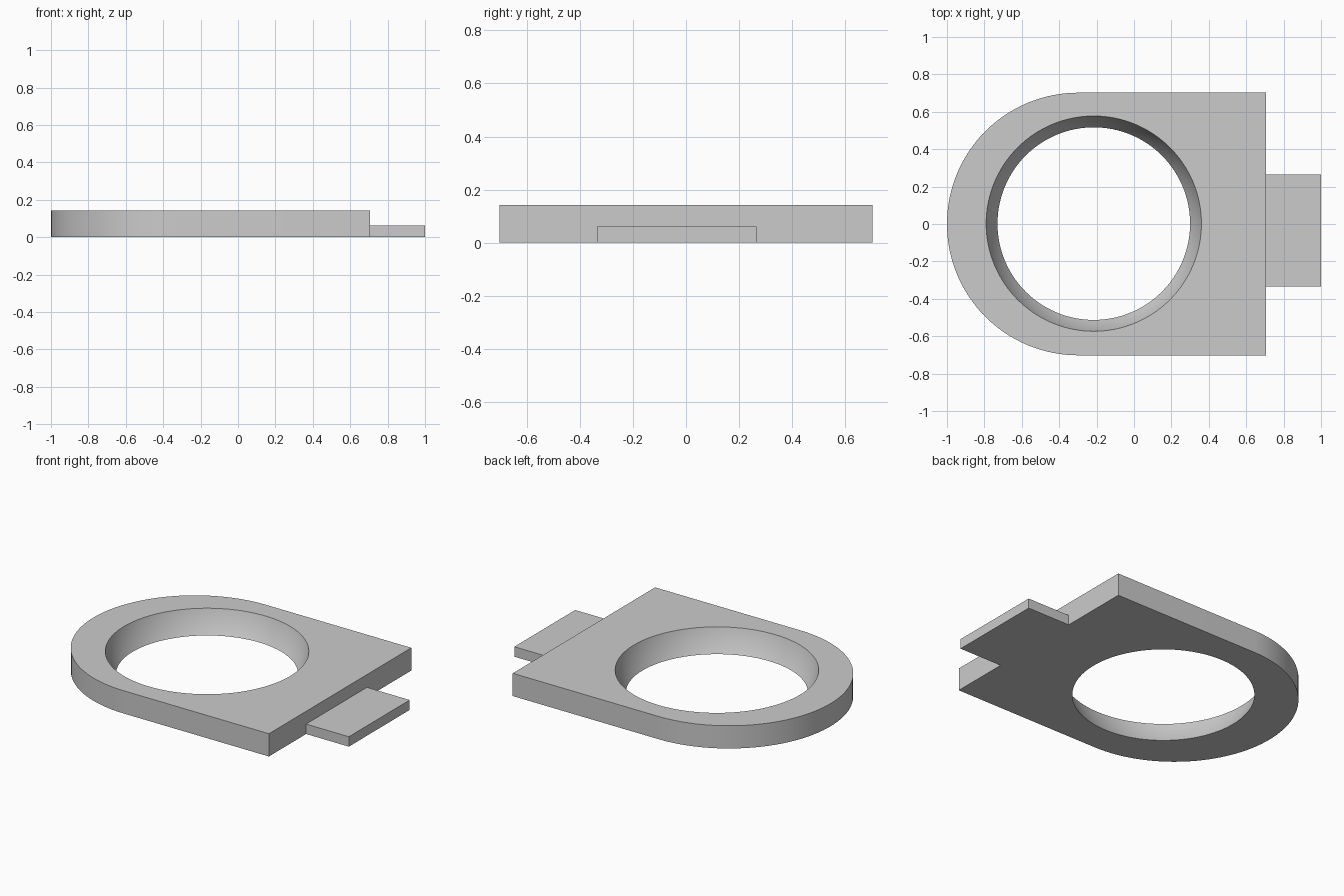
import bpy, bmesh, math

cube = bpy.data.objects.get("Cube")
if cube:
    bpy.data.objects.remove(cube, do_unlink=True)

HALF_WIDTH, THICK, FLAT_END = 0.702, 0.142, 0.705
ARC_X = HALF_WIDTH - 1
ARC_STEPS = 64

grey = bpy.data.materials.new("plain grey")
grey.use_nodes = True
colour = (0.6, 0.6, 0.6, 1)
grey.diffuse_color = colour
grey.node_tree.nodes["Principled BSDF"].inputs["Base Color"].default_value = colour


def make_object(name, bm):
    bmesh.ops.recalc_face_normals(bm, faces=bm.faces)
    mesh = bpy.data.meshes.new(name)
    bm.to_mesh(mesh)
    bm.free()
    mesh.materials.append(grey)
    obj = bpy.data.objects.new(name, mesh)
    bpy.context.collection.objects.link(obj)
    return obj


def extrude_outline(name, outline, height):
    bm = bmesh.new()
    base = bm.faces.new([bm.verts.new((x, y, 0)) for x, y in outline])
    top = bmesh.ops.extrude_face_region(bm, geom=[base])["geom"]
    verts = [v for v in top if isinstance(v, bmesh.types.BMVert)]
    bmesh.ops.translate(bm, verts=verts, vec=(0, 0, height))
    return make_object(name, bm)


# Plate: square at one end, a half circle at the other
outline = [(FLAT_END, -HALF_WIDTH), (FLAT_END, HALF_WIDTH)]
for i in range(ARC_STEPS + 1):
    a = math.pi * (0.5 + i / ARC_STEPS)
    outline.append((ARC_X + HALF_WIDTH * math.cos(a), HALF_WIDTH * math.sin(a)))
plate = extrude_outline("ring_plate", outline, THICK)

# Spherical seat cut through the plate
bm = bmesh.new()
bmesh.ops.create_uvsphere(bm, u_segments=128, v_segments=96, radius=0.598)
bmesh.ops.translate(bm, verts=bm.verts, vec=(-0.215, 0.002, 0.304))
cutter = make_object("seat_cutter", bm)
cutter.hide_render = True

cut = plate.modifiers.new("seat", 'BOOLEAN')
cut.operation, cut.solver, cut.object = 'DIFFERENCE', 'EXACT', cutter
bpy.ops.object.select_all(action='DESELECT')
plate.select_set(True)
bpy.context.view_layer.objects.active = plate
bpy.ops.object.modifier_apply(modifier=cut.name)
bpy.data.objects.remove(cutter, do_unlink=True)
bpy.ops.object.shade_smooth_by_angle(angle=math.radians(30))

# Thin mounting tab, set slightly off centre
extrude_outline("mounting_tab", [(FLAT_END, -0.335), (1, -0.335), (1, 0.265), (FLAT_END, 0.265)], 0.062)
